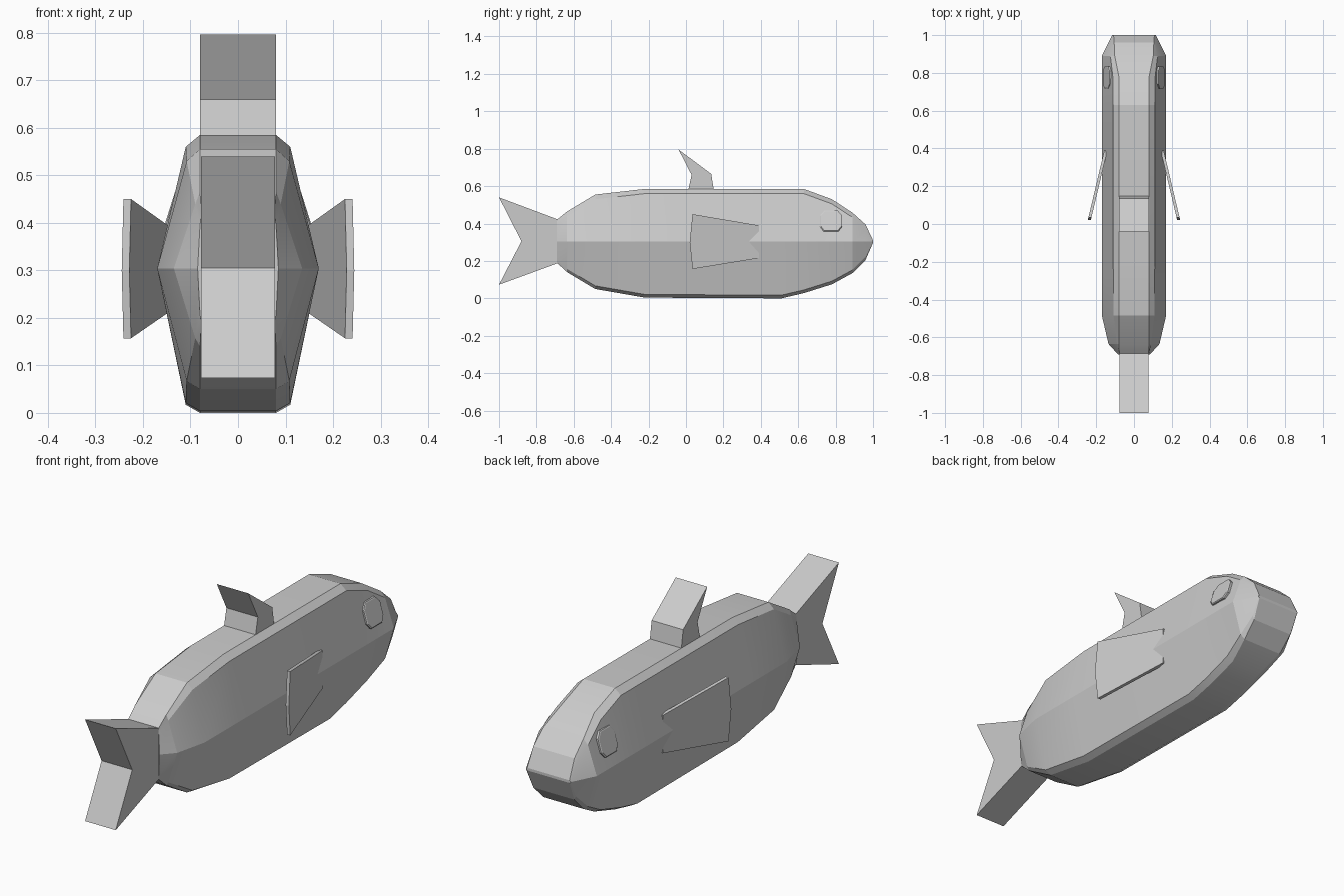
import bpy, bmesh
from mathutils import Vector

if "Cube" in bpy.data.objects:
    bpy.data.objects.remove(bpy.data.objects["Cube"])


def make(name, verts, faces):
    me = bpy.data.meshes.new(name)
    me.from_pydata(verts, [], faces)
    bm = bmesh.new()
    bm.from_mesh(me)
    bmesh.ops.recalc_face_normals(bm, faces=bm.faces)
    bm.to_mesh(me)
    bm.free()
    ob = bpy.data.objects.new(name, me)
    bpy.context.collection.objects.link(ob)
    return ob


def loft(name, rings):
    n = len(rings[0])
    faces = [(r * n + i, r * n + (i + 1) % n, (r + 1) * n + (i + 1) % n, (r + 1) * n + i)
             for r in range(len(rings) - 1) for i in range(n)]
    last = (len(rings) - 1) * n
    faces += [tuple(range(n)), tuple(range(last, last + n))]
    return make(name, [p for r in rings for p in r], faces)


def plate(name, profile, half=0.078):
    # side outline (y, z) extruded across x
    return loft(name, [[(x, y, z) for y, z in profile] for x in (-half, half)])


# Body: y, top z, bottom z, half widths at middle, shoulder and top
MID = 0.304
sections = [
    (-0.69, 0.42, 0.19, 0.085, 0.08, 0.077),
    (-0.635, 0.465, 0.14, 0.135, 0.09, 0.08),
    (-0.485, 0.555, 0.05, 0.17, 0.108, 0.08),
    (-0.22, 0.585, 0.004, 0.17, 0.11, 0.08),
    (0.51, 0.585, 0.0, 0.17, 0.11, 0.08),
    (0.63, 0.585, 0.028, 0.17, 0.11, 0.08),
    (0.78, 0.53, 0.075, 0.17, 0.112, 0.08),
    (0.89, 0.458, 0.135, 0.17, 0.125, 0.102),
    (0.96, 0.395, 0.205, 0.135, 0.113, 0.105),
    (1.0, 0.31, 0.298, 0.115, 0.112, 0.108),
]
rings = []
for y, zt, zb, m, s, t in sections:
    dt, db = min(0.025, (zt - MID) * 0.3), min(0.017, (MID - zb) * 0.3)
    right = [(t, zb), (s, zb + db), (m, MID), (s, zt - dt), (t, zt)]
    rings.append([(x, y, z) for x, z in right] + [(-x, y, z) for x, z in reversed(right)])
body = loft("body", rings)
bpy.context.view_layer.objects.active = body
body.select_set(True)
bpy.ops.object.shade_smooth_by_angle(angle=0.25)

# Tail and dorsal fins
plate("tail_fin", [(-0.68, 0.42), (-1, 0.54), (-0.88, 0.305), (-1, 0.073), (-0.68, 0.19)])
plate("dorsal_fin", [(0.01, 0.57), (0.03, 0.66), (-0.04, 0.796), (0.135, 0.665), (0.15, 0.57)], 0.08)

# Side fins and eyes
fin = [(0.39, 0.215), (0.39, 0.39), (0.035, 0.45), (0.02, 0.3), (0.035, 0.157)]
eye = [(-0.04, -0.055), (0.04, -0.055), (0.06, -0.03), (0.06, 0.03),
       (0.035, 0.057), (-0.035, 0.057), (-0.058, 0.03), (-0.058, -0.03)]
for side, s in (("right", 1), ("left", -1)):
    loft(side + "_fin", [[(s * (0.155 + (0.39 - y) * 0.237 + d), y, z) for y, z in fin]
                         for d in (-0.014, 0.002)])
    loft(side + "_eye", [[(s * (0.145 - 0.29 * z + d), 0.775 + y * k, 0.413 + z * k) for y, z in eye]
                         for d, k in ((-0.02, 1), (0.001, 1), (0.004, 0.92))])
